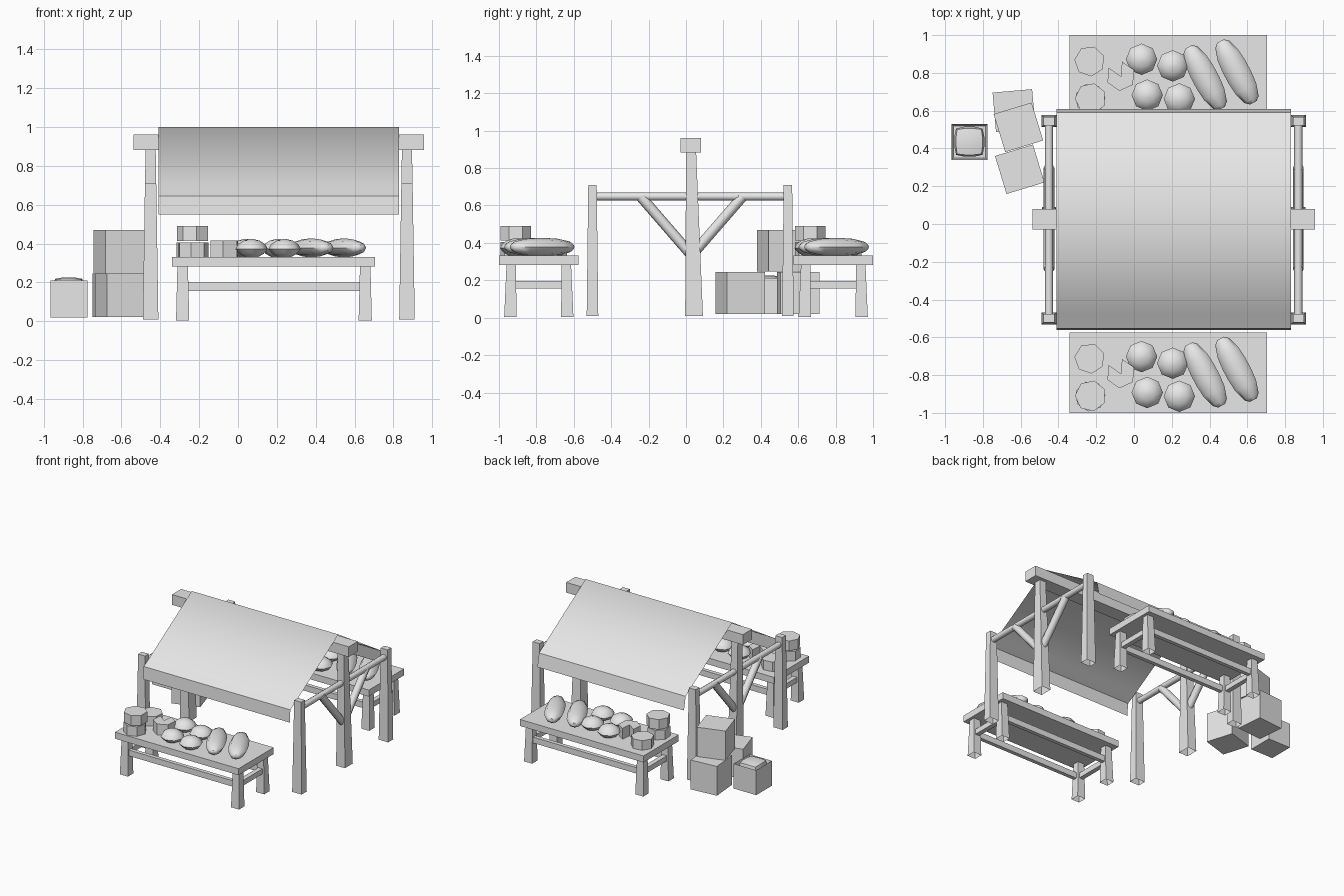
import bpy, bmesh
from math import sin, cos, pi, radians
from mathutils import Matrix, Vector

old = bpy.data.objects.get("Cube")
if old:
    bpy.data.objects.remove(old)

GREY = (0.8, 0.8, 0.8, 1)
grey = bpy.data.materials.new("plain_grey")
grey.use_nodes = True
grey.diffuse_color = GREY
grey.node_tree.nodes["Principled BSDF"].inputs["Base Color"].default_value = GREY


def finish(name, bm, smooth=None):
    """Turn a bmesh into a grey object."""
    mesh = bpy.data.meshes.new(name)
    bm.to_mesh(mesh)
    bm.free()
    mesh.materials.append(grey)
    obj = bpy.data.objects.new(name, mesh)
    bpy.context.collection.objects.link(obj)
    if smooth:
        bpy.ops.object.select_all(action='DESELECT')
        obj.select_set(True)
        bpy.context.view_layer.objects.active = obj
        bpy.ops.object.shade_smooth_by_angle(angle=radians(smooth))
    return obj


def box(name, centre, size, turn=0):
    bm = bmesh.new()
    m = Matrix.Translation(centre) @ Matrix.Rotation(radians(turn), 4, 'Z')
    bmesh.ops.create_cube(bm, size=1, matrix=m @ Matrix.Diagonal((*size, 1)))
    return finish(name, bm)


def post(name, foot, foot_size, head, head_size):
    """Tapered square timber, open underneath."""
    bm = bmesh.new()
    bmesh.ops.create_cube(bm, size=1)
    bmesh.ops.delete(bm, geom=[f for f in bm.faces if f.normal.z < -0.5], context='FACES_ONLY')
    for v in bm.verts:
        at, size = (head, head_size) if v.co.z > 0 else (foot, foot_size)
        v.co = Vector(at) + Vector((v.co.x * size[0], v.co.y * size[1], 0))
    return finish(name, bm)


def lathe(name, profile, sides, start, axis=(0, 0, 1), flat=1, smooth=50):
    """Rings of (distance, radius) along an axis, squashed vertically."""
    turn = Vector(axis).to_track_quat('Z', 'Y').to_matrix().to_4x4()
    m = Matrix.Translation(start) @ Matrix.Diagonal((1, 1, flat, 1)) @ turn
    bm = bmesh.new()
    rings = [[bm.verts.new(m @ Vector((r * cos(2 * pi * i / sides), r * sin(2 * pi * i / sides), d)))
              for i in range(sides)] for d, r in profile]
    for a, b in zip(rings, rings[1:]):
        for i in range(sides):
            j = (i + 1) % sides
            bm.faces.new((a[i], a[j], b[j], b[i]))
    bm.faces.new(rings[0][::-1])
    bm.faces.new(rings[-1])
    return finish(name, bm, smooth)


def rod(name, a, b, radius):
    a, b = Vector(a), Vector(b)
    return lathe(name, [(0, radius), ((b - a).length, radius)], 8, a, b - a)


def wheel(name, x, y, z, radius, height, begin=0, sweep=360, sides=7):
    """Cheese wheel; a sweep under a full turn leaves a slice out."""
    bm = bmesh.new()
    whole = sweep == 360
    angles = [radians(begin + sweep * i / sides) for i in range(sides + (not whole))]
    outline = [(x + radius * cos(a), y + radius * sin(a)) for a in angles]
    if not whole:
        outline.append((x, y))
    base = bm.faces.new([bm.verts.new((px, py, z)) for px, py in outline])
    top = bmesh.ops.extrude_face_region(bm, geom=[base], use_keep_orig=True)
    bmesh.ops.translate(bm, vec=(0, 0, height),
                        verts=[v for v in top["geom"] if isinstance(v, bmesh.types.BMVert)])
    bmesh.ops.recalc_face_normals(bm, faces=bm.faces[:])
    return finish(name, bm)


# Timber frame: corner posts, ridge posts, cross beams and braces at each end
for side, x in (("right", -0.45), ("left", 0.87)):
    for end, y in (("front", -0.5), ("back", 0.545)):
        post(f"{end}_{side}_post", (x, y, 0.01), (0.08, 0.062), (x, y, 0.71), (0.058, 0.045))
    post(f"{side}_ridge_post", (x, 0.043, 0.01), (0.075, 0.095), (x, 0.027, 0.9), (0.052, 0.053))
    rod(f"{side}_cross_beam", (x, -0.5, 0.648), (x, 0.545, 0.648), 0.022)
    for end, s in (("front", -1), ("back", 1)):
        rod(f"{end}_{side}_brace", (x, 0.03 + s * 0.27, 0.645), (x, 0.03 + s * 0.01, 0.345), 0.028)
box("ridge_beam", (0.21, 0.025, 0.922), (1.495, 0.11, 0.078))

# Cloth canopy with a hanging fringe on both eaves
bm = bmesh.new()
cloth = [(-0.56, 0.55), (-0.553, 0.645), (-0.475, 0.69), (0.027, 1.0),
         (0.51, 0.7), (0.59, 0.65), (0.61, 0.55)]
rows = [[bm.verts.new((x, y, z)) for x in (-0.41, 0.83)] for y, z in cloth]
for a, b in zip(rows, rows[1:]):
    face = bm.faces.new((a[0], a[1], b[1], b[0]))
    face.normal_update()
    face.smooth = face.normal.z > 0.6
finish("canopy", bm)

# Two market tables with the same goods
for end, cy in (("front", -0.787), ("back", 0.787)):
    box(f"{end}_table_top", (0.182, cy, 0.307), (1.045, 0.425, 0.05))
    for x in (-0.285, 0.655):
        for dy in (-0.152, 0.152):
            post(f"{end}_table_leg", (x, cy + dy, 0.005), (0.068, 0.066),
                 (x, cy + dy * 0.97, 0.285), (0.054, 0.05))
        box(f"{end}_table_side_rail", (x, cy, 0.175), (0.035, 0.28, 0.04))
    for dy in (-0.152, 0.152):
        box(f"{end}_table_long_rail", (0.185, cy + dy, 0.178), (0.92, 0.03, 0.045))

    # Cheese wheels
    wheel(f"{end}_cheese_single", -0.235, cy + 0.075, 0.332, 0.081, 0.073, 20)
    wheel(f"{end}_cheese_lower", -0.232, cy - 0.125, 0.332, 0.081, 0.073, 5)
    wheel(f"{end}_cheese_upper", -0.23, cy - 0.123, 0.413, 0.083, 0.077, 25)
    wheel(f"{end}_cheese_cut", -0.07, cy - 0.005, 0.332, 0.078, 0.083, 145, 300, 5)

    # Round buns
    bun = [(0, 0.035), (0.015, 0.062), (0.04, 0.083), (0.065, 0.07), (0.083, 0.042), (0.091, 0.012)]
    for x, dy in ((0.04, 0.085), (0.205, 0.05), (0.07, -0.105), (0.24, -0.125)):
        lathe(f"{end}_bun", bun, 8, (x, cy + dy, 0.332))

    # Long loaves
    half = [(0.185, 0.02), (0.165, 0.042), (0.1, 0.062), (0.035, 0.068)]
    loaf = [(-d, r) for d, r in half] + half[::-1]
    for x, dy in ((0.377, -0.012), (0.545, 0.018)):
        lathe(f"{end}_loaf", loaf, 8, (x, cy + dy, 0.378), (0.47, -0.88, 0), 0.7)

# Stacked closed crates
for name, x, y, z, turn in (("back_crate", -0.635, 0.6, 0.133, 5),
                            ("front_crate", -0.605, 0.29, 0.133, 17),
                            ("upper_crate", -0.612, 0.512, 0.358, 17)):
    box(name, (x, y, z), (0.21, 0.21, 0.224), turn)

# Small open crate holding a filled sack
bm = bmesh.new()
bmesh.ops.create_cube(bm, size=0.19, matrix=Matrix.Translation((-0.87, 0.435, 0.115)))
bm.normal_update()
lid = [f for f in bm.faces if f.normal.z > 0.5]
bmesh.ops.inset_region(bm, faces=lid, thickness=0.014)
bmesh.ops.translate(bm, verts=lid[0].verts, vec=(0, 0, -0.06))
finish("small_crate", bm)

bm = bmesh.new()
bmesh.ops.create_cube(bm, size=0.155)
bmesh.ops.subdivide_edges(bm, edges=bm.edges[:], cuts=2, use_grid_fill=True)
for v in bm.verts:
    ball = v.co.normalized() * 0.09
    p = v.co.lerp(ball, 0.5)
    v.co = (p.x - 0.872, p.y + 0.436, p.z * 0.8 + 0.163)
finish("sack", bm, 60)
